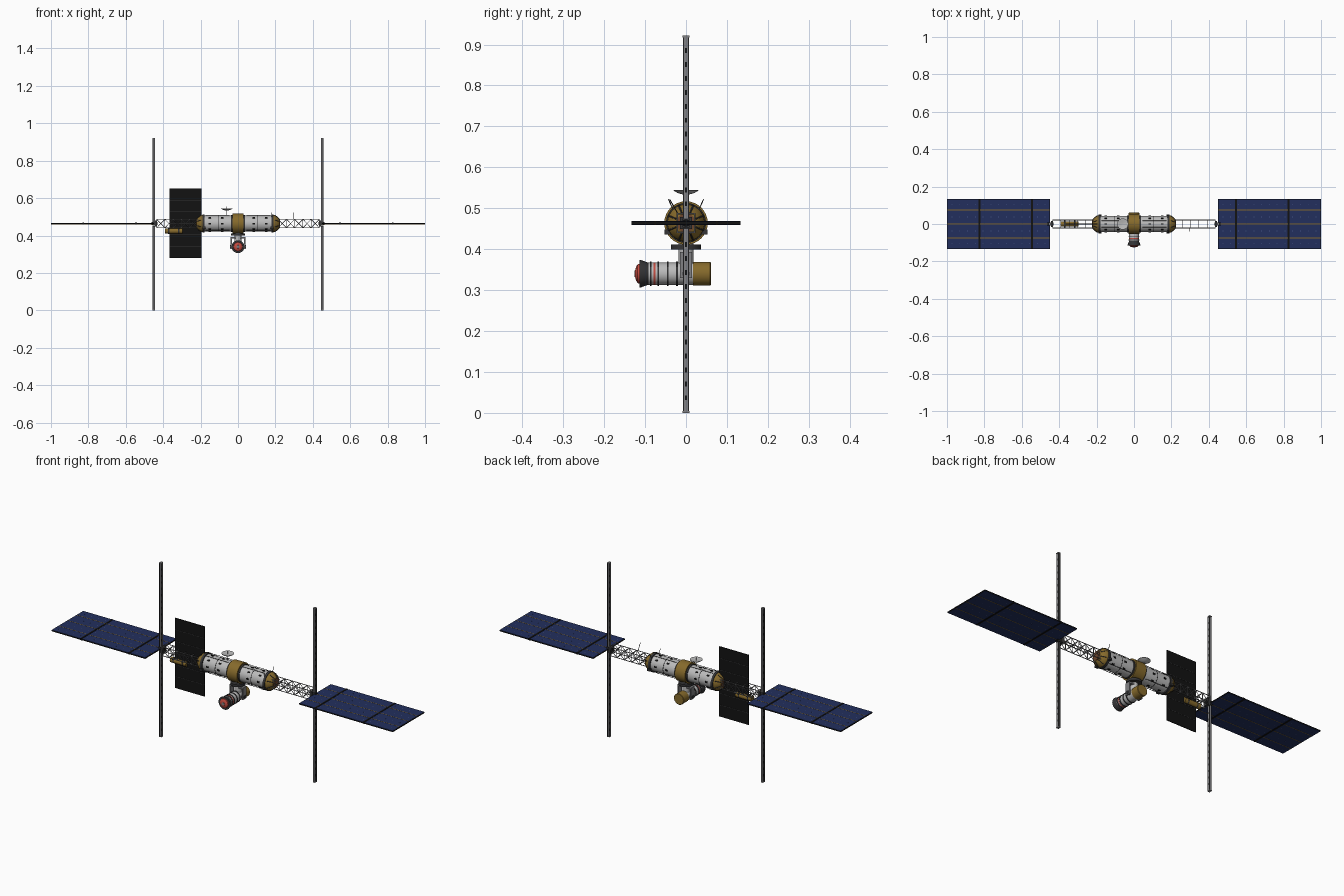
import bpy, bmesh, math
from mathutils import Vector, Matrix

if "Cube" in bpy.data.objects:
    bpy.data.objects.remove(bpy.data.objects["Cube"])

COLOURS = {
    "hull white": (0.50, 0.50, 0.50), "steel grey": (0.22, 0.22, 0.23),
    "dark grey": (0.035, 0.035, 0.037), "black": (0.006, 0.006, 0.006),
    "gold foil": (0.24, 0.145, 0.025), "cell blue": (0.016, 0.028, 0.11),
    "pale blue": (0.06, 0.09, 0.24), "lens red": (0.55, 0.07, 0.05),
    "rust brown": (0.15, 0.06, 0.025),
}
MATS = {}
for label, rgb in COLOURS.items():
    MATS[label] = bpy.data.materials.new(label)
    MATS[label].diffuse_color = (*rgb, 1)
AXIS_Z = 0.464


class Part:
    """Collects primitives of several colours into one object."""
    def __init__(self, name):
        self.name, self.bm, self.mats = name, bmesh.new(), []

    def paint(self, verts, mat):
        if mat not in self.mats:
            self.mats.append(mat)
        for f in {f for v in verts for f in v.link_faces}:
            f.material_index = self.mats.index(mat)

    def box(self, centre, size, mat, rot=Matrix()):
        m = Matrix.Translation(centre) @ rot @ Matrix.Diagonal((*size, 1))
        self.paint(bmesh.ops.create_cube(self.bm, size=1, matrix=m)["verts"], mat)

    def rod(self, a, b, r, mat, r2=None, sides=6):
        a, b = Vector(a), Vector(b)
        d = b - a
        m = Matrix.Translation((a + b) / 2) @ d.to_track_quat("Z", "Y").to_matrix().to_4x4()
        res = bmesh.ops.create_cone(self.bm, cap_ends=True, segments=sides, radius1=r,
                                    radius2=r if r2 is None else r2, depth=d.length, matrix=m)
        self.paint(res["verts"], mat)

    def lathe(self, origin, direction, profile, mat, sides=32):
        """Revolve (distance, radius) points around a direction."""
        rot = Vector(direction).to_track_quat("Z", "Y").to_matrix().to_4x4()
        m = Matrix.Translation(origin) @ rot
        rings = [[self.bm.verts.new(m @ Vector((r * math.cos(t), r * math.sin(t), d)))
                  for t in (2 * math.pi * i / sides for i in range(sides))]
                 for d, r in profile]
        for p, q in zip(rings, rings[1:]):
            for i in range(sides):
                j = (i + 1) % sides
                self.bm.faces.new((p[i], p[j], q[j], q[i]))
        self.bm.faces.new(rings[0][::-1])
        self.bm.faces.new(rings[-1])
        self.paint([v for ring in rings for v in ring], mat)

    def done(self, smooth=False):
        bmesh.ops.recalc_face_normals(self.bm, faces=self.bm.faces)
        me = bpy.data.meshes.new(self.name)
        self.bm.to_mesh(me)
        self.bm.free()
        for m in self.mats:
            me.materials.append(MATS[m])
        ob = bpy.data.objects.new(self.name, me)
        bpy.context.collection.objects.link(ob)
        if smooth:
            bpy.ops.object.select_all(action="DESELECT")
            ob.select_set(True)
            bpy.context.view_layer.objects.active = ob
            bpy.ops.object.shade_smooth_by_angle(angle=math.radians(35))


# Pressurised hull with dark end rings and a gold middle band
hull = Part("hull")
hull.rod((-0.19, 0, AXIS_Z), (0.19, 0, AXIS_Z), 0.043, "hull white", sides=32)
hull.rod((-0.03, 0, AXIS_Z), (0.03, 0, AXIS_Z), 0.053, "gold foil", sides=32)
for s in (-1, 1):
    for x, w, r in ((0.034, 0.008, 0.046), (0.105, 0.003, 0.0437), (0.184, 0.012, 0.049)):
        hull.rod((s * (x - w / 2), 0, AXIS_Z), (s * (x + w / 2), 0, AXIS_Z), r, "dark grey", sides=32)
hull.done(True)

# End caps: gold cones with dark ribs and a docking collar
for s, side in ((-1, "left"), (1, "right")):
    cap = Part(side + "_end_cap")
    cap.lathe((s * 0.188, 0, AXIS_Z), (s, 0, 0), [(0, 0.046), (0.012, 0.045), (0.03, 0.03), (0.034, 0.024)],
              "gold foil")
    cap.rod((s * 0.205, 0, AXIS_Z), (s * 0.225, 0, AXIS_Z), 0.023, "rust brown", sides=24)
    for i in range(8):
        t = (i + 0.5) * math.pi / 4
        c, n = math.cos(t), math.sin(t)
        cap.rod((s * 0.199, 0.046 * c, AXIS_Z + 0.046 * n), (s * 0.221, 0.027 * c, AXIS_Z + 0.027 * n),
                0.002, "dark grey")
    cap.done(True)

# Windows, fittings and handrails on the hull
fit = Part("hull_fittings")
for i in range(8):
    rot = Matrix.Rotation(i * math.pi / 4, 4, "X")
    for x in (-0.15, -0.085, 0.085, 0.15):
        pos = Vector((x, 0, AXIS_Z)) + rot @ Vector((0, 0, 0.043))
        fit.box(pos, (0.013, 0.008, 0.004), "black", rot)
for a in (-0.4, 0.4, math.pi - 0.7, math.pi + 0.7):
    rot = Matrix.Rotation(a, 4, "X")
    for s in (-1, 1):
        p = Vector((0, 0, AXIS_Z)) + rot @ Vector((0, 0, 0.047))
        fit.rod(p + Vector((s * 0.045, 0, 0)), p + Vector((s * 0.175, 0, 0)), 0.0014, "dark grey")
for s in (-1, 1):  # short whip aerials and side lugs
    fit.rod((0.18, s * 0.032, AXIS_Z + 0.034), (0.18, s * 0.043, AXIS_Z + 0.058), 0.0012, "dark grey")
    for x in (-0.183, 0.183):
        fit.box((x, s * 0.046, AXIS_Z - 0.022), (0.016, 0.012, 0.012), "dark grey")
fit.done()

# Dish antenna on a stalk
dish = Part("dish_antenna")
dish.rod((-0.06, 0, 0.50), (-0.06, 0, 0.536), 0.002, "steel grey", sides=8)
dish.lathe((-0.06, 0, 0.533), (0, 0, 1),
           [(0, 0.006), (0.004, 0.02), (0.01, 0.030), (0.012, 0.030), (0.010, 0.018), (0.007, 0.003)],
           "hull white", 24)
dish.rod((-0.06, 0, 0.54), (-0.06, 0, 0.556), 0.0012, "steel grey")
dish.done(True)

# Trusses: four long rails, square frames, crossed braces front and back
H, W, R = 0.023, 0.021, 0.0022
for s, side in ((-1, "left"), (1, "right")):
    truss = Part(side + "_truss")
    xs = [s * (0.215 + 0.22 * i / 5) for i in range(6)]
    for y in (-W, W):
        for z in (-H, H):
            truss.rod((xs[0], y, AXIS_Z + z), (xs[-1], y, AXIS_Z + z), R, "steel grey")
        for a, b in zip(xs, xs[1:]):
            for k in (-H, H):
                truss.rod((a, y, AXIS_Z - k), (b, y, AXIS_Z + k), R * 0.7, "steel grey")
    for x in xs:
        for k in (-1, 1):
            truss.rod((x, -W, AXIS_Z + k * H), (x, W, AXIS_Z + k * H), R * 0.8, "steel grey")
            truss.rod((x, k * W, AXIS_Z - H), (x, k * W, AXIS_Z + H), R * 0.8, "steel grey")
    # Rotary joint at the truss tip
    truss.box((s * 0.438, 0, AXIS_Z), (0.012, 0.03, 0.03), "dark grey")
    truss.rod((s * 0.43, 0, AXIS_Z), (s * 0.462, 0, AXIS_Z), 0.009, "black", sides=16)
    truss.done()

    # Upright mast: grey core with dark flanges and access holes
    mast = Part(side + "_mast")
    for k in (-1, 1):
        mast.box((s * 0.45, 0, 0.461 + k * 0.2355), (0.009, 0.011, 0.451), "steel grey")
        for y in (-1, 1):
            for x in (-1, 1):
                mast.box((s * 0.45 + x * 0.0045, y * 0.006, 0.461 + k * 0.2355),
                         (0.003, 0.003, 0.451), "dark grey")
        mast.box((s * 0.45, 0, 0.461 + k * 0.4585), (0.013, 0.016, 0.005), "steel grey")
        for i in range(12):
            mast.box((s * 0.45, 0, 0.461 + k * (0.05 + i * 0.034)), (0.0095, 0.004, 0.012), "black")
    mast.box((s * 0.45, 0, AXIS_Z), (0.014, 0.018, 0.022), "dark grey")
    mast.done()

    # Solar wing: black panel, blue cells both sides, gold seams, dark hinge bands
    wing = Part(side + "_solar_wing")
    wing.box((s * 0.725, 0, AXIS_Z), (0.55, 0.266, 0.005), "black")
    for k in (-1, 1):
        z = AXIS_Z + k * 0.003
        for x0, x1 in ((0.452, 0.54), (0.55, 0.822), (0.832, 0.998)):
            wing.box((s * (x0 + x1) / 2, 0, z), (x1 - x0, 0.264, 0.001), "cell blue")
        for y in (-0.075, 0, 0.075):
            wing.box((s * 0.725, y, z), (0.548, 0.003, 0.002), "gold foil")
        for i in range(13):
            for y in (-0.105, -0.0375, 0.0375, 0.105):
                wing.box((s * (0.475 + i * 0.0415), y, z), (0.005, 0.003, 0.0014), "pale blue")
    for x in (0.545, 0.827):
        wing.box((s * x, 0, AXIS_Z), (0.009, 0.266, 0.009), "black")
    wing.done()

# Thermal radiator with fold lines
rad = Part("radiator")
rad.box((-0.281, 0, 0.465), (0.172, 0.004, 0.37), "black")
for i in range(1, 6):
    rad.box((-0.281, 0, 0.28 + i * 0.0617), (0.172, 0.006, 0.002), "dark grey")
rad.done()

# Gold tank slung below the left truss
tank = Part("truss_tank")
tank.rod((-0.39, 0, 0.424), (-0.297, 0, 0.424), 0.014, "gold foil", sides=20)
for x in (-0.37, -0.317):
    tank.rod((x - 0.003, 0, 0.424), (x + 0.003, 0, 0.424), 0.0147, "dark grey", sides=20)
    tank.box((x, 0, 0.438), (0.006, 0.042, 0.006), "dark grey")
tank.done(True)

# Whip antenna on the right truss
whip = Part("whip_antenna")
whip.rod((0.295, -0.02, 0.487), (0.295, -0.04, 0.522), 0.0013, "dark grey")
whip.done()

# Telescope mount: column, dark turntable and yoke arms
mount = Part("telescope_mount")
mount.rod((0, 0, 0.36), (0, 0, 0.425), 0.018, "hull white", sides=24)
mount.rod((0, 0, 0.399), (0, 0, 0.411), 0.037, "dark grey", sides=32)
mount.box((0, 0, 0.389), (0.078, 0.03, 0.008), "steel grey")
for s in (-1, 1):
    mount.box((s * 0.036, 0, 0.36), (0.007, 0.03, 0.062), "steel grey")
mount.rod((-0.042, 0, 0.34), (0.042, 0, 0.34), 0.009, "dark grey", sides=16)
mount.done(True)

# Telescope: white barrel, gold drum, dark ribs, red band, flared hood, red lens
tel = Part("telescope")
O, FWD = (0, 0, 0.34), (0, -1, 0)
tel.lathe(O, FWD, [(-0.018, 0.027), (0.094, 0.027)], "hull white")
tel.lathe(O, FWD, [(-0.061, 0.027), (-0.059, 0.029), (-0.017, 0.029)], "gold foil")
for d in (0.022, 0.045, 0.068, 0.086):
    tel.lathe(O, FWD, [(d - 0.002, 0.030), (d + 0.002, 0.030)], "dark grey")
tel.lathe(O, FWD, [(0.075, 0.028), (0.079, 0.028)], "lens red")
tel.lathe(O, FWD, [(0.092, 0.027), (0.112, 0.034), (0.114, 0.034), (0.114, 0.026)], "dark grey")
tel.lathe(O, FWD, [(0.112, 0.025), (0.118, 0.023), (0.122, 0.017), (0.124, 0.009)], "lens red")
tel.lathe(O, FWD, [(0.122, 0.009), (0.1255, 0.008)], "steel grey")
tel.done(True)

for m in bpy.data.materials:
    if m.users and not m.is_grease_pencil:
        m.use_nodes = True
        m.node_tree.nodes["Principled BSDF"].inputs["Base Color"].default_value = m.diffuse_color
